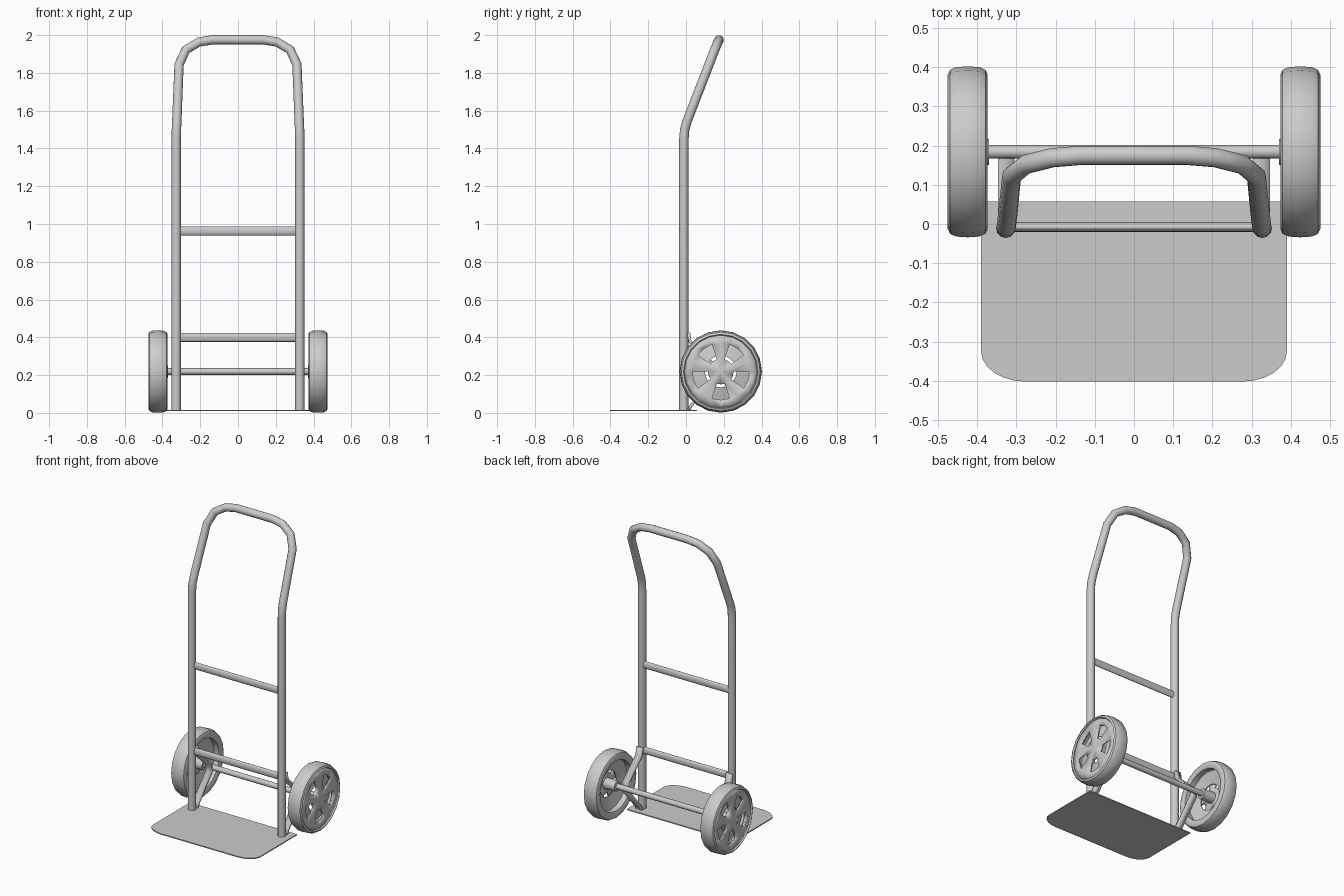
import bpy, bmesh
from math import sin, cos, radians, pi

if "Cube" in bpy.data.objects:
    bpy.data.objects.remove(bpy.data.objects["Cube"])

AY, AZ = 0.184, 0.219      # axle centre
WX = 0.424                 # wheel mid-plane
SEG = 20


def finish(obj, angle=35):
    bpy.ops.object.select_all(action='DESELECT')
    obj.select_set(True)
    bpy.context.view_layer.objects.active = obj
    bpy.ops.object.shade_smooth_by_angle(angle=radians(angle))
    return obj


def make(name, verts, faces, mirror=False, thick=0.0, offset=0.0, fix=True):
    me = bpy.data.meshes.new(name)
    me.from_pydata(verts, [], faces)
    bm = bmesh.new()
    bm.from_mesh(me)
    bmesh.ops.remove_doubles(bm, verts=bm.verts, dist=1e-5)
    if fix:
        bmesh.ops.recalc_face_normals(bm, faces=bm.faces)
    bm.to_mesh(me)
    bm.free()
    obj = bpy.data.objects.new(name, me)
    bpy.context.collection.objects.link(obj)
    if thick:
        m = obj.modifiers.new("thickness", 'SOLIDIFY')
        m.thickness, m.offset = thick, offset
    if mirror:
        obj.modifiers.new("mirror", 'MIRROR')
        obj.modifiers["mirror"].use_mirror_merge = False
    return finish(obj)


def lathe(name, profile, skip=None, closed=False, seg=SEG, **kw):
    """Spin (x, r) points about the axle; skip(ring, sector) leaves a hole."""
    n = len(profile)
    verts = [(x, AY + r * cos(2 * pi * s / seg), AZ + r * sin(2 * pi * s / seg))
             for s in range(seg) for x, r in profile]
    faces = []
    for s in range(seg):
        t = (s + 1) % seg
        for i in range(n if closed else n - 1):
            j = (i + 1) % n
            if not (skip and skip(i, s)):
                faces.append((s * n + i, s * n + j, t * n + j, t * n + i))
    return make(name, verts, faces, **kw)


def tube(name, pts, radius):
    cu = bpy.data.curves.new(name, 'CURVE')
    cu.dimensions = '3D'
    cu.bevel_depth, cu.bevel_resolution, cu.use_fill_caps = radius, 4, True
    sp = cu.splines.new('POLY')
    sp.points.add(len(pts) - 1)
    for p, co in zip(sp.points, pts):
        p.co = (*co, 1)
    obj = bpy.data.objects.new(name, cu)
    bpy.context.collection.objects.link(obj)
    bpy.ops.object.select_all(action='DESELECT')
    obj.select_set(True)
    bpy.context.view_layer.objects.active = obj
    bpy.ops.object.convert(target='MESH')
    return finish(bpy.context.view_layer.objects.active)


# Bent tube frame with handle loop
half = [(0.327, -0.011, 0.012), (0.327, -0.011, 1.45), (0.326, -0.007, 1.50),
        (0.324, 0.006, 1.545), (0.312, 0.122, 1.845), (0.276, 0.152, 1.922),
        (0.208, 0.169, 1.963), (0.135, 0.175, 1.975)]
tube("frame", half + [(-x, y, z) for x, y, z in reversed(half)], 0.0248)

# Flattened cross bars
for label, z in (("upper", 0.963), ("lower", 0.4)):
    bpy.ops.mesh.primitive_cylinder_add(vertices=12, radius=1, depth=1,
                                        location=(0, -0.008, z), rotation=(0, pi / 2, 0))
    bar = bpy.context.object
    bar.name = label + "_cross_bar"
    bar.scale = (0.024, 0.0125, 0.625)
    finish(bar)

# Toe plate with rounded front corners
outline = [(0.39, 0.057)] + [(0.275 + 0.115 * cos(radians(a)), -0.325 - 0.077 * sin(radians(a)))
                             for a in range(0, 91, 15)]
outline += [(-x, y) for x, y in reversed(outline)]
k = len(outline)
make("toe_plate", [(x, y, z) for z in (0.009, 0.016) for x, y in outline],
     [tuple(range(k)), tuple(range(k, 2 * k))] +
     [(i, (i + 1) % k, k + (i + 1) % k, k + i) for i in range(k)])

# Axle and V-shaped braces
tube("axle", [(-0.44, AY, AZ), (0.44, AY, AZ)], 0.0175)
path = [(0.014, 0.425), (0.022, 0.375), (0.160, 0.245), (0.163, 0.195),
        (0.028, 0.04), (0.014, 0.016)]
make("axle_brace", [(x, y, z) for y, z in path for x in (0.305, 0.347)],
     [(2 * i, 2 * i + 1, 2 * i + 3, 2 * i + 2) for i in range(len(path) - 1)],
     mirror=True, thick=0.016)

# Tyre ring, open towards the wheel centre
tyre = [(-0.044, 0.165), (-0.050, 0.180), (-0.051, 0.197), (-0.045, 0.209),
        (-0.030, 0.216), (0, 0.218), (0.030, 0.216), (0.045, 0.209),
        (0.051, 0.197), (0.042, 0.192), (0.036, 0.165)]
lathe("tyre", [(WX + x, r) for x, r in tyre], closed=True, mirror=True)

# Outer wheel face with five windows
lathe("wheel_face", [(WX + 0.042, 0.0), (WX + 0.042, 0.068), (WX + 0.042, 0.150), (WX + 0.042, 0.194)],
      skip=lambda ring, s: ring == 1 and s % 4 in (2, 3),
      mirror=True, thick=0.016, offset=-1)

# Conical backing behind the windows
lathe("wheel_backing", [(WX - 0.008, 0.168), (WX + 0.012, 0.084),
                        (WX + 0.018, 0.084), (WX - 0.002, 0.168)],
      closed=True, mirror=True)

# Hub boss on the inner side
lathe("hub", [(0.370, 0.0), (0.370, 0.033), (WX + 0.03, 0.036), (WX + 0.03, 0.0)], mirror=True)
